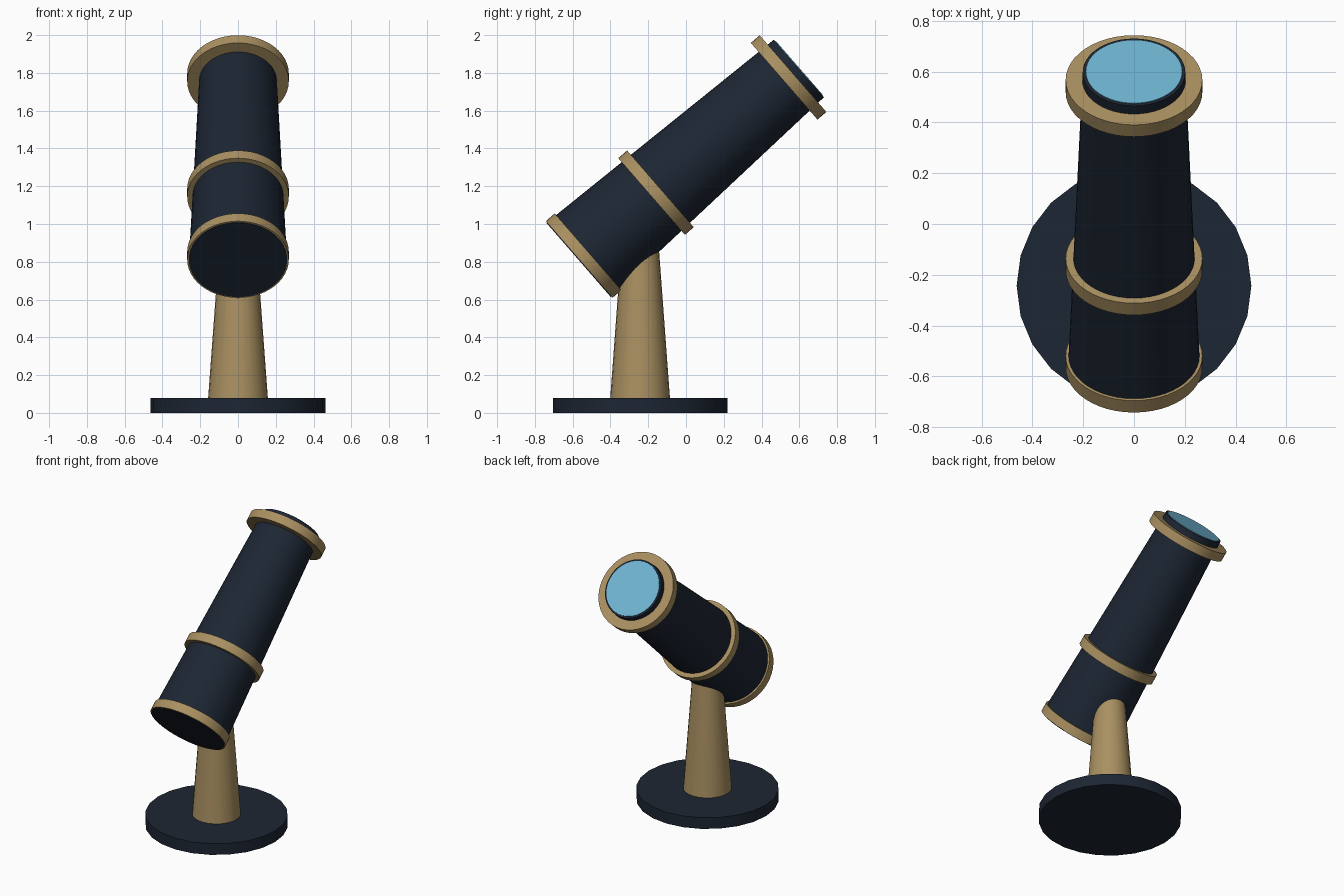
import bpy
from math import radians, sin, cos

if "Cube" in bpy.data.objects:
    bpy.data.objects.remove(bpy.data.objects["Cube"])

TILT = radians(49)          # lean of the tube away from vertical
OFFSET = 0.984              # distance of tube axis from the origin
SIDES = 24


def material(name, color):
    m = bpy.data.materials.new(name)
    m.diffuse_color = (*color, 1)
    m.use_nodes = True
    m.node_tree.nodes["Principled BSDF"].inputs["Base Color"].default_value = m.diffuse_color
    return m


NAVY = material("navy", (0.012, 0.019, 0.033))
BRASS = material("brass", (0.40, 0.28, 0.12))
GLASS = material("glass", (0.16, 0.46, 0.65))


def cone(name, r1, r2, depth, loc, mat, rot=0.0, sides=SIDES):
    bpy.ops.mesh.primitive_cone_add(vertices=sides, radius1=r1, radius2=r2, depth=depth,
                                    location=loc, rotation=(rot, 0, 0))
    ob = bpy.context.object
    ob.name = name
    ob.data.materials.append(mat)
    bpy.ops.object.shade_smooth_by_angle(angle=radians(35))
    return ob


def upright(name, r1, r2, z0, z1, mat):
    return cone(name, r1, r2, z1 - z0, (0, -0.243, (z0 + z1) / 2), mat, radians(0))


def on_axis(name, r1, r2, s0, s1, mat):
    # part lying on the tilted tube axis, from distance s0 to s1
    s = (s0 + s1) / 2
    loc = (0, s * sin(TILT) - OFFSET * cos(TILT), s * cos(TILT) + OFFSET * sin(TILT))
    return cone(name, r1, r2, s1 - s0, loc, mat, -TILT, 48)


# Stand
upright("base", 0.462, 0.462, 0, 0.08, NAVY)
upright("pillar", 0.158, 0.09, 0.08, 1.0, BRASS)

# Tapered tube and front lens
on_axis("tube", 0.26, 0.202, 0.102, 1.647, NAVY)
on_axis("lens", 0.19, 0.19, 1.63, 1.651, GLASS)

# Brass bands
for name, s in (("rear_band", 0.106), ("middle_band", 0.614), ("front_band", 1.544)):
    on_axis(name, 0.269, 0.269, s, s + 0.062, BRASS)
